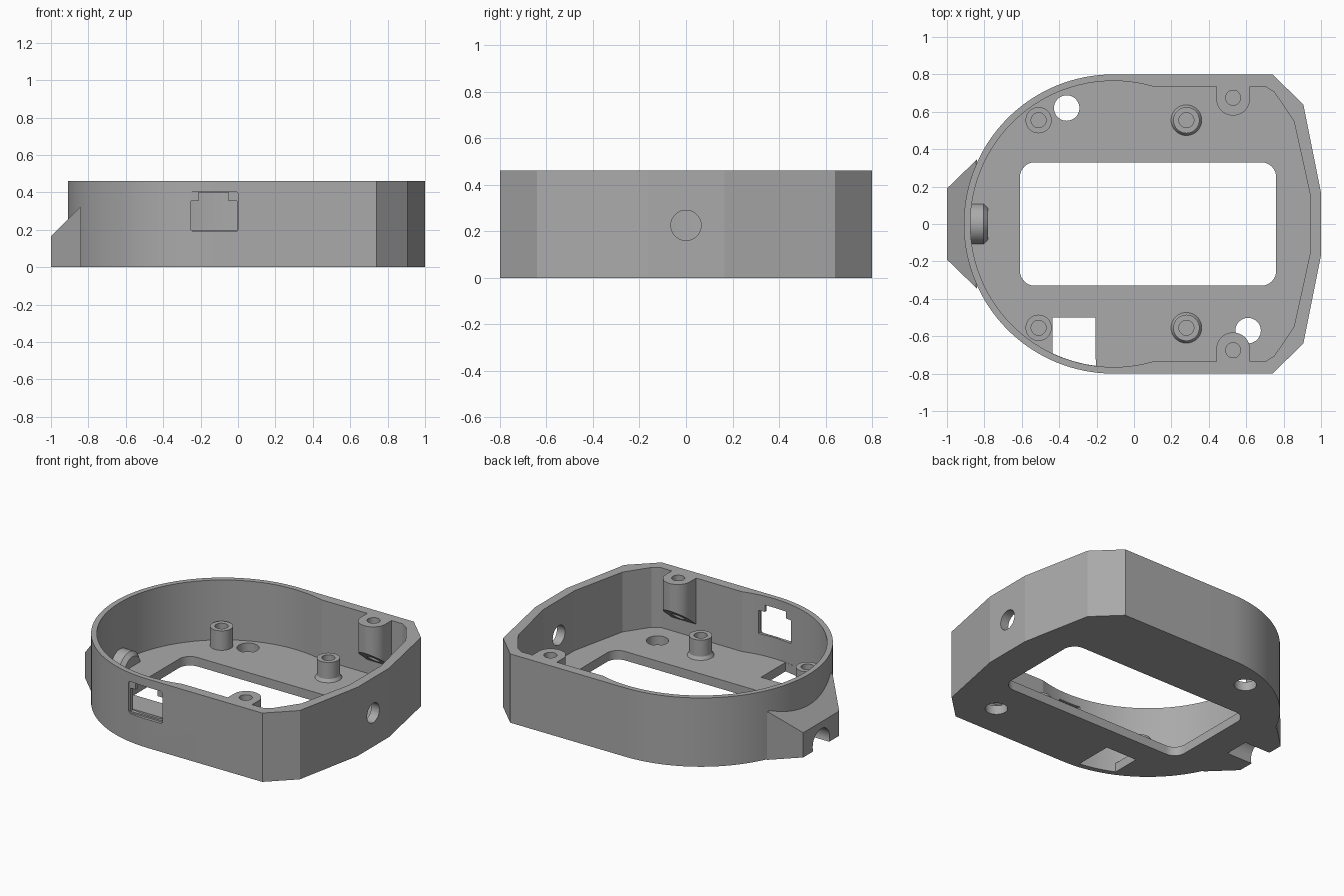
import bpy, bmesh, math
from mathutils import Matrix, Vector

if "Cube" in bpy.data.objects:
    bpy.data.objects.remove(bpy.data.objects["Cube"], do_unlink=True)

GREY = (0.4, 0.4, 0.4, 1)
mat = bpy.data.materials.new("mid grey")
mat.use_nodes = True
mat.diffuse_color = GREY
mat.node_tree.nodes["Principled BSDF"].inputs["Base Color"].default_value = GREY

HEIGHT, FLOOR = 0.46, 0.06
CX = -0.11  # centre of the rounded end
UP = Matrix.Identity(4)
ALONG_X = Matrix(((0, 0, 1, 0), (1, 0, 0, 0), (0, 1, 0, 0), (0, 0, 0, 1)))   # profile in y, z
ALONG_Y = Matrix(((1, 0, 0, 0), (0, 0, -1, 0), (0, 1, 0, 0), (0, 0, 0, 1)))  # profile in x, z


def finish(bm, name):
    bmesh.ops.recalc_face_normals(bm, faces=bm.faces)
    me = bpy.data.meshes.new(name)
    bm.to_mesh(me)
    bm.free()
    me.materials.append(mat)
    ob = bpy.data.objects.new(name, me)
    bpy.context.collection.objects.link(ob)
    return ob


def prism(name, pts, lo, hi, frame=UP):
    """Extrude a flat outline from lo to hi along the frame's third axis."""
    bm = bmesh.new()
    face = bm.faces.new([bm.verts.new((x, y, lo)) for x, y in pts])
    top = bmesh.ops.extrude_face_region(bm, geom=[face])["geom"]
    bmesh.ops.translate(bm, verts=[v for v in top if isinstance(v, bmesh.types.BMVert)],
                        vec=(0, 0, hi - lo))
    bm.transform(frame)
    return finish(bm, name)


def arc(cx, cy, r, a0, a1, n):
    return [(cx + r * math.cos(math.radians(a0 + (a1 - a0) * i / n)),
             cy + r * math.sin(math.radians(a0 + (a1 - a0) * i / n))) for i in range(n + 1)]


def circle(cx, cy, r, n=48):
    return arc(cx, cy, r, 0, 360, n)[:-1]


def rounded(x0, x1, y0, y1, r):
    corners = ((x1 - r, y1 - r), (x0 + r, y1 - r), (x0 + r, y0 + r), (x1 - r, y0 + r))
    return [p for i, (x, y) in enumerate(corners) for p in arc(x, y, r, 90 * i, 90 * i + 90, 12)]


def mirrored(pts):
    return pts + [(x, -y) for x, y in reversed(pts)]


def boolean(target, other, op="DIFFERENCE"):
    mod = target.modifiers.new("cut", "BOOLEAN")
    mod.operation, mod.solver, mod.object = op, "EXACT", other
    bpy.context.view_layer.objects.active = target
    bpy.ops.object.modifier_apply(modifier=mod.name)
    bpy.data.objects.remove(other, do_unlink=True)


def smooth(ob):
    bpy.ops.object.select_all(action="DESELECT")
    ob.select_set(True)
    bpy.context.view_layer.objects.active = ob
    bpy.ops.object.shade_smooth_by_angle(angle=math.radians(8))


# Outer shell: rounded at one end, faceted at the other
outer = arc(CX, 0, 0.8, 90, 270, 64) + [(x, -y) for x, y in ((0.74, 0.8), (0.905, 0.64), (1, 0.165))]
outer += [(1, 0.165), (0.905, 0.64), (0.74, 0.8)]
body = prism("case_body", outer, 0, HEIGHT)

# Cable lug with a sloping top
lug = prism("lug", mirrored([(-1, 0.19), (-0.84, 0.345)]), 0, 0.32)
boolean(lug, prism("slope", [(-1.1, 0.065), (-0.8, 0.365), (-1.1, 0.5)], -1, 1, ALONG_Y))
boolean(body, lug, "UNION")

# Main cavity
inner = arc(CX, 0, 0.765, 74, 286, 72)
flat = [(0.70, 0.736), (0.75, 0.705), (0.855, 0.55), (0.94, 0.165)]
inner += [(x, -y) for x, y in flat] + flat[::-1]
boolean(body, prism("cavity", inner, FLOOR, 1))

# Half-round cable socket behind the lug, chamfered at its inner end
socket = bmesh.new()
rings = []
for x, r in ((-0.89, 0.11), (-0.805, 0.11), (-0.78, 0.085)):
    rings.append([socket.verts.new((x, y, max(z, 0.02))) for y, z in arc(0, 0.04, r, -10, 190, 32)])
for a, b in zip(rings, rings[1:]):
    for i in range(len(a)):
        j = (i + 1) % len(a)
        socket.faces.new((a[i], a[j], b[j], b[i]))
socket.faces.new(rings[0])
socket.faces.new(rings[-1])
boolean(body, finish(socket, "socket"), "UNION")
boolean(body, prism("cable_channel", circle(0, 0.03, 0.09), -1.1, -0.81, ALONG_X))

# Screw posts on the long walls, undersides sloping down to the wall
for s in (1, -1):
    pts = arc(0.53, 0.67, 0.09, 180, 360, 32) + [(0.62, 0.75), (0.44, 0.75)]
    post = prism("post", [(x, s * y) for x, y in pts], 0.08, HEIGHT)
    under = [(s * 0.5, 0.34), (s * 0.8, 0.10), (s * 0.8, 0), (s * 0.5, 0)]
    boolean(post, prism("underside", under, 0, 1, ALONG_X))
    boolean(body, post, "UNION")
    boolean(body, prism("screw_hole", circle(0.53, s * 0.675, 0.04, 32), 0.07, 1))

# Floor openings
boolean(body, prism("main_opening", rounded(-0.61, 0.76, -0.33, 0.33, 0.08), -1, 0.1))
slot = [(-0.205, -0.5), (-0.435, -0.5)] + arc(CX, 0, 0.764, 244.8, 262.9, 8)
boolean(body, prism("floor_slot", slot, -1, 0.1))
for x, y in ((-0.36, 0.62), (0.61, -0.57)):
    boolean(body, prism("floor_hole", circle(x, y, 0.068), -1, 0.075))

# Side window: rounded outer recess, narrower shoulders inside
boolean(body, prism("window_recess", rounded(-0.26, 0.003, 0.19, 0.405, 0.02), 0.78, 0.9, ALONG_Y))
window = [(-0.25, 0.2), (-0.005, 0.2), (-0.005, 0.355), (-0.05, 0.355),
          (-0.05, 0.4), (-0.21, 0.4), (-0.21, 0.355), (-0.25, 0.355)]
boolean(body, prism("window", window, 0.7, 0.9, ALONG_Y))

# Three round ports square to the faceted end; hex nut pockets on the outer two
for s in (-1, 0, 1):
    place = Matrix.Translation((1 - 0.06 * abs(s), s * 0.465, 0.225)) @ Matrix.Rotation(s * math.radians(11.3), 4, "Z")
    frame = place @ ALONG_X
    boolean(body, prism("port", circle(0, 0, 0.065), -0.12, 0.1, frame))
    if s:
        boolean(body, prism("nut_pocket", circle(0, 0, 0.085, 6), -0.12, -0.035, frame))
smooth(body)

# Hollow standoffs on the floor; the pair near the faceted end is flared at the base
for x, r, flare, label in ((-0.51, 0.07, 0, "rounded_end"), (0.28, 0.07, 0.012, "faceted_end")):
    for s, side in ((1, "back"), (-1, "front")):
        bm = bmesh.new()
        profile = [(0.04, FLOOR - 0.01), (0.04, 0.19), (r, 0.19), (r, FLOOR + 0.02),
                   (r + flare, FLOOR), (r + flare, FLOOR - 0.01)]
        verts = [bm.verts.new((p, 0, z)) for p, z in profile if flare or z != FLOOR + 0.02]
        edges = [bm.edges.new((verts[i - 1], verts[i])) for i in range(len(verts))]
        bmesh.ops.spin(bm, geom=verts + edges, cent=(0, 0, 0), axis=(0, 0, 1),
                       angle=math.tau, steps=48, use_merge=True)
        bmesh.ops.remove_doubles(bm, verts=bm.verts, dist=0.0005)
        bmesh.ops.translate(bm, verts=bm.verts, vec=Vector((x, s * 0.555, 0)))
        smooth(finish(bm, f"standoff_{label}_{side}"))
